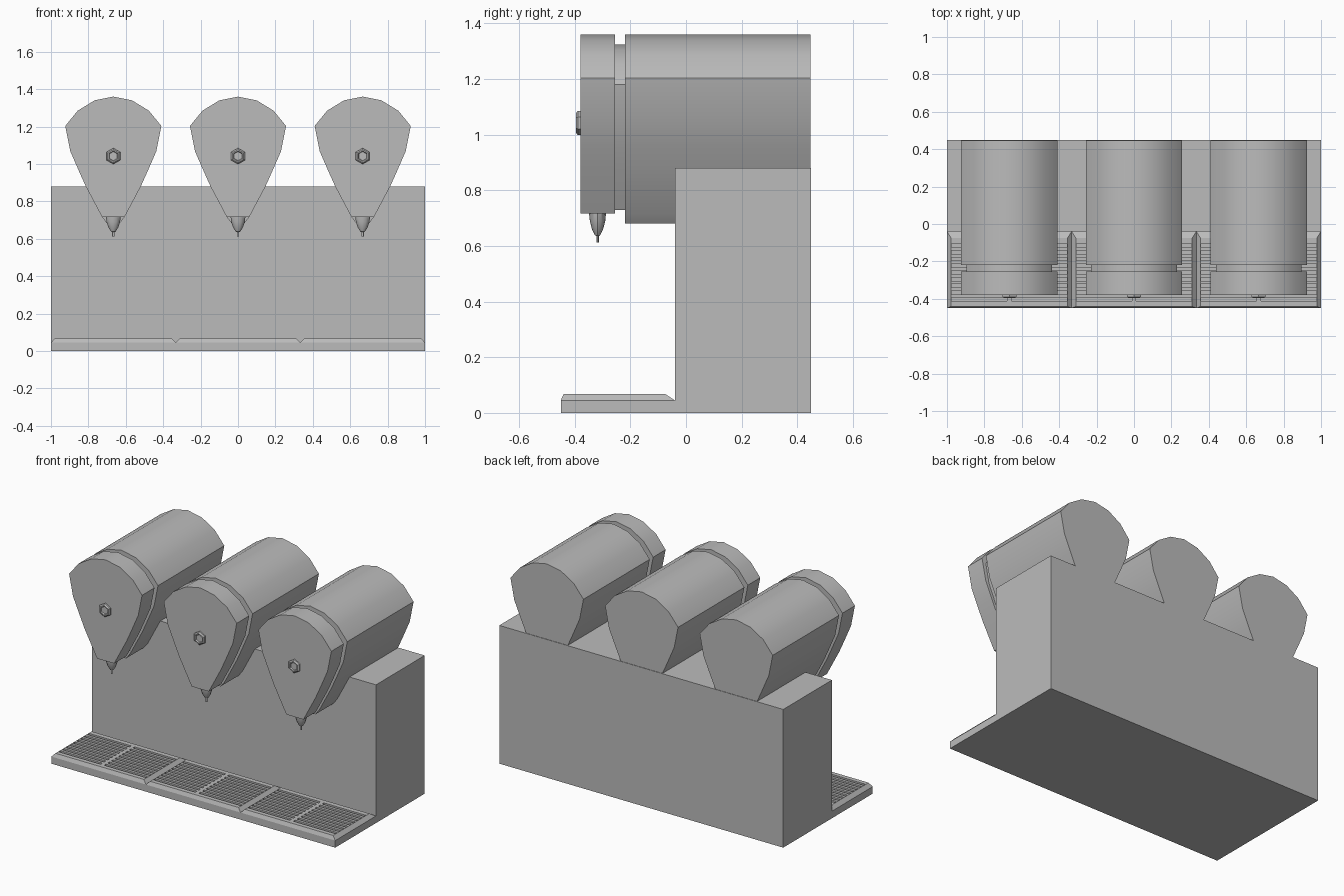
import bpy, bmesh, math
from mathutils import Matrix

cube = bpy.data.objects.get("Cube")
if cube:
    bpy.data.objects.remove(cube, do_unlink=True)

# Single painted metal
GREY = (0.5, 0.5, 0.5, 1.0)
metal = bpy.data.materials.new("plain_grey")
metal.diffuse_color = GREY
metal.use_nodes = True
metal.node_tree.nodes["Principled BSDF"].inputs["Base Color"].default_value = GREY


def finish(name, bm, smooth=False):
    bmesh.ops.recalc_face_normals(bm, faces=bm.faces)
    mesh = bpy.data.meshes.new(name)
    bm.to_mesh(mesh)
    bm.free()
    mesh.materials.append(metal)
    ob = bpy.data.objects.new(name, mesh)
    bpy.context.collection.objects.link(ob)
    bpy.ops.object.select_all(action='DESELECT')
    ob.select_set(True)
    bpy.context.view_layer.objects.active = ob
    if smooth:
        bpy.ops.object.shade_smooth_by_angle(angle=math.radians(32))
    return ob


def add_box(bm, x0, x1, y0, y1, z0, z1):
    m = Matrix.Translation(((x0 + x1) / 2, (y0 + y1) / 2, (z0 + z1) / 2))
    m = m @ Matrix.Diagonal((x1 - x0, y1 - y0, z1 - z0, 1))
    bmesh.ops.create_cube(bm, size=1, matrix=m)


def loft(name, loops, smooth=False):
    """Skin a stack of matching point loops and cap both ends."""
    bm = bmesh.new()
    rings = [[bm.verts.new(p) for p in loop] for loop in loops]
    n = len(rings[0])
    for a, b in zip(rings, rings[1:]):
        for i in range(n):
            j = (i + 1) % n
            bm.faces.new((a[i], a[j], b[j], b[i]))
    bm.faces.new(rings[0])
    bm.faces.new(rings[-1])
    return finish(name, bm, smooth)


def rect(cx, hw, y0, y1, z):
    return [(cx - hw, y0, z), (cx + hw, y0, z), (cx + hw, y1, z), (cx - hw, y1, z)]


def extrude_half(name, half, cx, y0, y1):
    """Mirror a half outline about its centre line and extrude along y."""
    outline = half + [(-x, z) for x, z in reversed(half) if x > 0]
    loft(name, [[(cx + x, y, z) for x, z in outline] for y in (y0, y1)], True)


def lathe(name, profile, sides, centre, axis, squash=1.0):
    loops = []
    for r, h in profile:
        loop = []
        for i in range(sides):
            t = 2 * math.pi * i / sides
            u, v = r * math.cos(t), r * math.sin(t)
            x, y, z = centre
            loop.append((x + u, y + v * squash, h) if axis == 'Z' else (x + v, h, z + u))
        loops.append(loop)
    loft(name, loops, sides > 6)


# Main cabinet
bm = bmesh.new()
add_box(bm, -1, 1, -0.04, 0.45, 0, 0.88)
finish("cabinet", bm)

crown = [(0, 1.36), (0.1, 1.34), (0.19, 1.285), (0.257, 1.203),
         (0.23, 1.068), (0.183, 0.96), (0.147, 0.88)]
front_half = crown + [(0.06, 0.716)]
rear_half = crown + [(0.06, 0.716), (0.032, 0.68)]
neck_half = [(x * 0.89, 1.325 + (z - 1.36) * 0.925) for x, z in front_half]

PITCH = 2 / 3
for k, side in enumerate(("right", "middle", "left")):
    cx = (k - 1) * PITCH

    # Dispensing head
    extrude_half(f"{side}_head_barrel", rear_half, cx, -0.22, 0.447)
    extrude_half(f"{side}_head_neck", neck_half, cx, -0.26, -0.215)
    extrude_half(f"{side}_head_front", front_half, cx, -0.38, -0.255)

    # Nozzle and hexagonal front button with a raised rim
    lathe(f"{side}_nozzle", [(0.04, 0.72), (0.036, 0.69), (0.026, 0.66), (0.012, 0.638),
                             (0.006, 0.636), (0.006, 0.612)], 12, (cx, -0.318, 0), 'Z', 0.77)
    lathe(f"{side}_button", [(0.043, -0.378), (0.043, -0.389), (0.035, -0.396),
                             (0.028, -0.396), (0.024, -0.389)], 6, (cx, 0, 1.042), 'Y')

    # Drip tray panel with chamfered rim
    hw = PITCH / 2
    panel = loft(f"{side}_drip_tray", [rect(cx, hw, -0.45, -0.04, 0),
                                       rect(cx, hw, -0.45, -0.04, 0.045),
                                       rect(cx, hw - 0.022, -0.44, -0.075, 0.068)])

    # Two columns of drain slots
    bm = bmesh.new()
    for row in range(9):
        y = -0.115 - row * 0.036
        for s in (-1, 1):
            a, b = sorted((cx + s * 0.012, cx + s * 0.308))
            add_box(bm, a, b, y - 0.009, y + 0.009, 0.045, 0.1)
    cutter = finish("slot_cutter", bm)
    cutter.hide_render = True
    mod = panel.modifiers.new("slots", 'BOOLEAN')
    mod.operation = 'DIFFERENCE'
    mod.solver = 'EXACT'
    mod.object = cutter
    bpy.context.view_layer.objects.active = panel
    bpy.ops.object.modifier_apply(modifier=mod.name)
    bpy.data.objects.remove(cutter, do_unlink=True)
